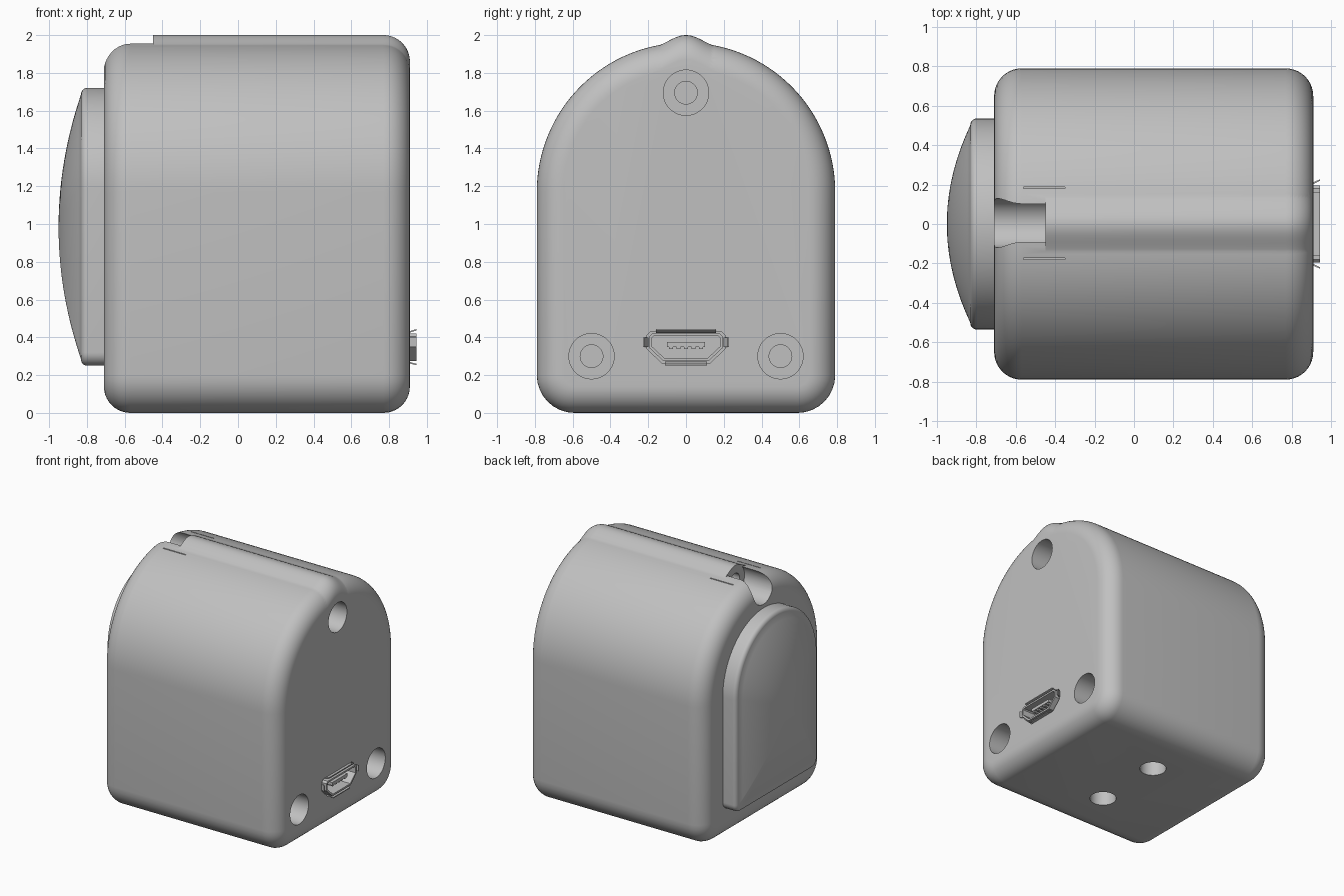
import bpy, bmesh, math
from math import sin, cos, pi, sqrt

cube = bpy.data.objects.get("Cube")
if cube:
    bpy.data.objects.remove(cube, do_unlink=True)

GREY = (0.53, 0.53, 0.53, 1)
mat = bpy.data.materials.new("light_grey")
mat.use_nodes = True
mat.diffuse_color = GREY
mat.node_tree.nodes["Principled BSDF"].inputs["Base Color"].default_value = GREY

ARCH_Z = 1.17       # centre height of the body arch
HALF = 0.79         # half width of the body
ROUND = 0.14        # rounding of the end edges
X0, X1 = -0.71, 0.91


def loft(name, rings):
    """Skin (x, [(y, z), ...]) sections and cap both ends."""
    bm = bmesh.new()
    rows = [[bm.verts.new((x, y, z)) for y, z in pts] for x, pts in rings]
    n = len(rows[0])
    for a, b in zip(rows, rows[1:]):
        for i in range(n):
            j = (i + 1) % n
            bm.faces.new((a[i], a[j], b[j], b[i]))
    bm.faces.new(rows[0])
    bm.faces.new(rows[-1])
    bmesh.ops.recalc_face_normals(bm, faces=bm.faces)
    mesh = bpy.data.meshes.new(name)
    bm.to_mesh(mesh)
    bm.free()
    mesh.materials.append(mat)
    ob = bpy.data.objects.new(name, mesh)
    bpy.context.collection.objects.link(ob)
    return ob


def arch(w, bottom, r, zc, d=0.0):
    """Arch outline with rounded bottom corners, inset by d."""
    def arc(cy, cz, rad, a0, a1, n):
        return [(cy + rad * cos(a0 + (a1 - a0) * i / n),
                 cz + rad * sin(a0 + (a1 - a0) * i / n)) for i in range(n + 1)]
    return (arc(-w + r, bottom + r, r - d, pi, 1.5 * pi, 8)
            + arc(w - r, bottom + r, r - d, 1.5 * pi, 2 * pi, 8)
            + arc(0, zc, w - d, 0, pi, 64))


def rect(y0, y1, z0, z1):
    return [(y0, z0), (y1, z0), (y1, z1), (y0, z1)]


def box(name, x0, x1, *yz):
    return loft(name, [(x0, rect(*yz)), (x1, rect(*yz))])


def cylinder(radius, centre, depth, along_x=True):
    bpy.ops.mesh.primitive_cylinder_add(vertices=48, radius=radius, depth=depth, location=centre,
                                        rotation=(0, pi / 2 if along_x else 0, 0))
    return bpy.context.object


def boolean(target, tool, operation="DIFFERENCE"):
    """Apply a boolean and remove its tool."""
    bpy.context.view_layer.update()
    mod = target.modifiers.new("boolean", "BOOLEAN")
    mod.operation = operation
    mod.solver = "EXACT"
    mod.object = tool
    bpy.ops.object.select_all(action="DESELECT")
    bpy.context.view_layer.objects.active = target
    target.select_set(True)
    bpy.ops.object.modifier_apply(modifier=mod.name)
    bpy.data.objects.remove(tool, do_unlink=True)


def smooth(ob, angle=35):
    bpy.ops.object.select_all(action="DESELECT")
    bpy.context.view_layer.objects.active = ob
    ob.select_set(True)
    bpy.ops.object.shade_smooth_by_angle(angle=math.radians(angle))


# Body: arch outline with rounded ends
STEPS = 10
angles = [pi / 2 * i / STEPS for i in range(STEPS + 1)]
body_at = lambda d: arch(HALF, 0, 0.2, ARCH_Z, d)
rings = [(X0 + ROUND - ROUND * cos(t), body_at(ROUND - ROUND * sin(t))) for t in angles]
rings += [(X1 - ROUND + ROUND * sin(t), body_at(ROUND - ROUND * cos(t))) for t in angles]
body = loft("body", rings)


# Ridge blended along the top, following the rounded end
def ridge_section(d):
    half, n = 0.17, 24
    pts = [(-half, 1.55), (half, 1.55)]
    for i in range(n + 1):
        y = half - 2 * half * i / n
        bump = 0.044 * cos(pi * y / (2 * half)) ** 2 - 0.004
        pts.append((y, ARCH_Z + sqrt((HALF - d) ** 2 - y * y) + bump))
    return pts


rings = [(-0.45, ridge_section(0))]
for t in angles:
    t *= 0.95
    rings.append((X1 - ROUND + ROUND * sin(t), ridge_section(ROUND - ROUND * cos(t))))
boolean(body, loft("ridge", rings), "UNION")

# Hinge groove, its pin bore and the thin slots on either side
boolean(body, cylinder(0.125, (-0.65, 0.005, 1.875), 0.4))
boolean(body, cylinder(0.06, (-0.45, 0.005, 1.875), 0.4))
for y in (-0.177, 0.184):
    boolean(body, box("slot", -0.56, -0.35, y - 0.004, y + 0.004, 1.86, 2.1))

# Stepped screw holes in the end and plain holes in the base
for y, z in ((0, 1.695), (-0.5, 0.3), (0.5, 0.3)):
    boolean(body, cylinder(0.12, (X1, y, z), 0.6))
    boolean(body, cylinder(0.06, (X1 - 0.3, y, z), 0.3))
for y in (-0.295, 0.295):
    boolean(body, cylinder(0.1, (0.06, y, 0), 0.5, along_x=False))


# Port: pocket in the body, hollow shell, flared lips, tongue and contacts
def port_outline(grow=0.0):
    right = [(0.12 + grow * 0.5, 0.275 - grow), (0.195 + grow, 0.345 - grow * 0.5),
             (0.195 + grow, 0.405 + grow * 0.5), (0.18 + grow * 0.5, 0.42 + grow)]
    return right + [(-y, z) for y, z in reversed(right)]


def port_prism(name, x0, x1, grow):
    return loft(name, [(x0, port_outline(grow)), (x1, port_outline(grow))])


boolean(body, port_prism("port_pocket", 0.72, 1.1, 0.012))
smooth(body)

shell = port_prism("port_shell", 0.72, 0.945, 0)
boolean(shell, port_prism("port_cavity", 0.76, 1.1, -0.014))
smooth(shell, 25)

lip_x = (0.9, 0.945)
loft("port_lip_top", list(zip(lip_x, (rect(-0.16, 0.16, 0.422, 0.43), rect(-0.16, 0.16, 0.436, 0.444)))))
loft("port_lip_bottom", list(zip(lip_x, (rect(-0.11, 0.11, 0.264, 0.272), rect(-0.11, 0.11, 0.252, 0.26)))))
for side, name in ((1, "left"), (-1, "right")):
    near, far = sorted((side * 0.198, side * 0.206)), sorted((side * 0.22, side * 0.228))
    loft("port_lip_" + name, list(zip(lip_x, (rect(*near, 0.35, 0.4), rect(*far, 0.35, 0.4)))))

box("port_tongue", 0.75, 0.93, -0.1, 0.1, 0.35, 0.375)
for i in range(5):
    y = -0.08 + 0.04 * i
    box("port_contact", 0.75, 0.925, y - 0.01, y + 0.01, 0.338, 0.35)

# Domed cover on the other end: straight rim, small edge round, shallow crown
cover_at = lambda d: arch(0.535, 0.25, 0.07, 1.185, d)
EDGE = 0.035
rings = [(-0.69, cover_at(0))]
for t in angles:
    rings.append((-0.8 - EDGE * sin(t) * 0.9, cover_at(EDGE - EDGE * cos(t))))
rim_x, rim = rings[-1]
mid = 0.985
for i in range(1, 16):
    s = 1 - i / 16
    rings.append((rim_x - (0.95 + rim_x) * (1 - s * s),
                  [(y * s, mid + (z - mid) * s) for y, z in rim]))
smooth(loft("end_cover", rings), 40)
